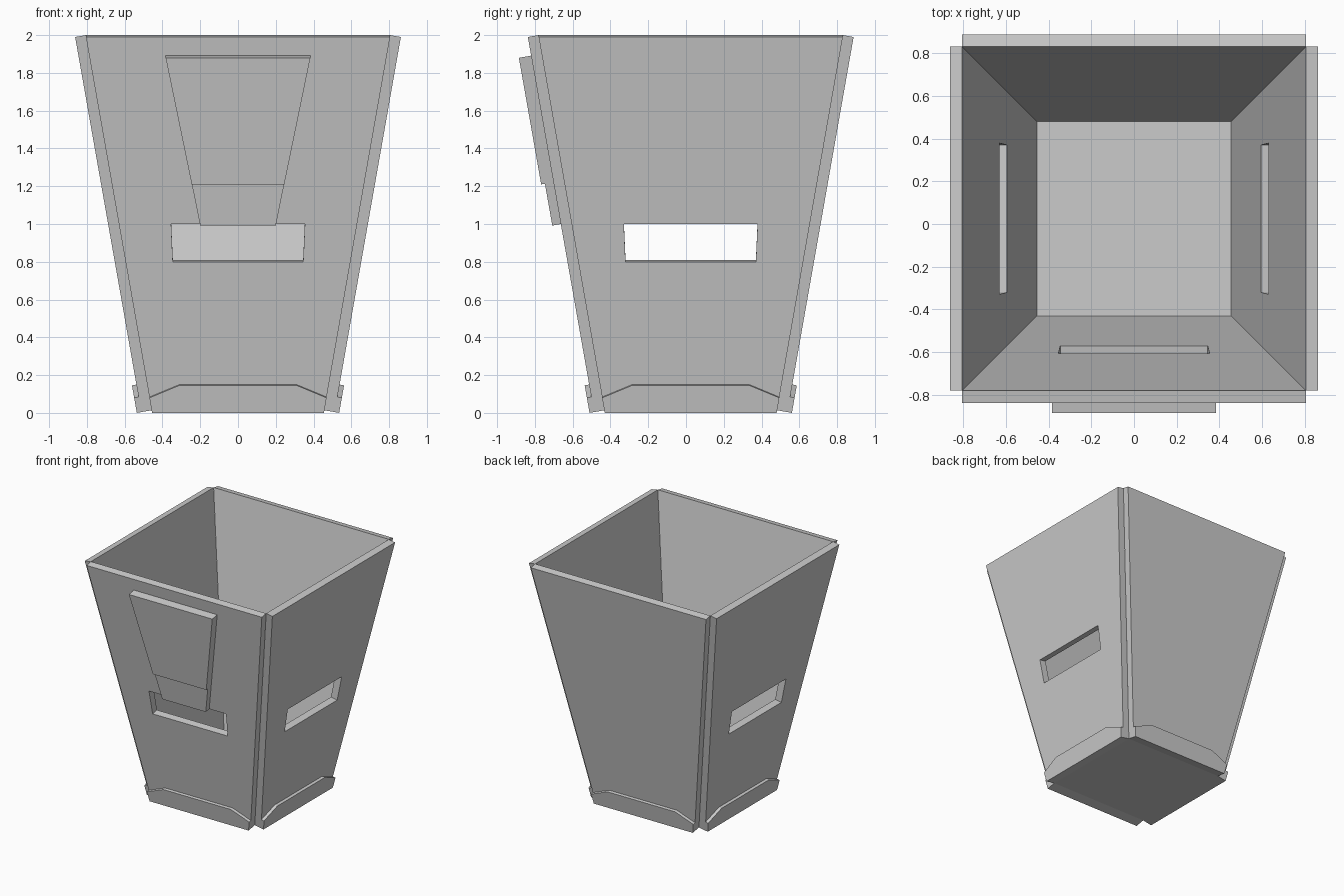
import bpy, bmesh, math
from mathutils import Matrix, Vector

if "Cube" in bpy.data.objects:
    bpy.data.objects.remove(bpy.data.objects["Cube"])

TILT = math.radians(10)      # outward lean of each wall
BASE = 0.0143                # height of the inner bottom edge
HALF = 0.455                 # half width of the floor
CY = 0.025                   # basket centre in y
LEN = (2.0 - BASE) / math.cos(TILT)
WALL = 0.058                 # wall thickness

grey = bpy.data.materials.new("light grey")
grey.diffuse_color = (0.6, 0.6, 0.6, 1)
grey.use_nodes = True
grey.node_tree.nodes["Principled BSDF"].inputs["Base Color"].default_value = grey.diffuse_color


def side_frame(turn):
    """Wall space: x along the wall, y up the slope, z outward."""
    c, s = math.cos(TILT), math.sin(TILT)
    m = Matrix(((1, 0, 0, 0), (0, -s, -c, -HALF), (0, c, -s, BASE), (0, 0, 0, 1)))
    return Matrix.Translation((0, CY, 0)) @ Matrix.Rotation(math.radians(turn), 4, 'Z') @ m


def slab(name, half_profile, w0, w1, frame, hole=None):
    """Slab from a symmetric half profile of (half width, height), bottom to top."""
    def ring(profile):
        pts = [(x, y) for x, y in profile] + [(-x, y) for x, y in reversed(profile)]
        return [bm.verts.new((x, y, w0)) for x, y in pts]
    bm = bmesh.new()
    outer = ring(half_profile)
    if hole:
        inner = ring(hole)
        n = len(outer)
        for i in range(n):
            j = (i + 1) % n
            bm.faces.new((outer[i], outer[j], inner[j], inner[i]))
    else:
        bm.faces.new(outer)
    res = bmesh.ops.extrude_face_region(bm, geom=bm.faces[:], use_keep_orig=True)
    top = [g for g in res["geom"] if isinstance(g, bmesh.types.BMVert)]
    bmesh.ops.translate(bm, verts=top, vec=Vector((0, 0, w1 - w0)))
    bmesh.ops.recalc_face_normals(bm, faces=bm.faces[:])
    bm.transform(frame)
    bmesh.ops.recalc_face_normals(bm, faces=bm.faces[:])
    mesh = bpy.data.meshes.new(name)
    bm.to_mesh(mesh)
    bm.free()
    mesh.materials.append(grey)
    ob = bpy.data.objects.new(name, mesh)
    bpy.context.collection.objects.link(ob)
    return ob


# Four leaning walls; all but the back have a handle slot
wall = [(HALF, 0), (0.805, LEN)]
slot = [(0.345, 0.808), (0.354, 1.011)]
skirt = [(HALF, 0), (0.469, 0.081), (0.31, 0.148)]
for side, turn in (("front", 0), ("right", 90), ("back", 180), ("left", 270)):
    frame = side_frame(turn)
    slab(side + "_wall", wall, 0, WALL, frame, None if side == "back" else slot)
    # Folded flap glued around the bottom edge
    slab(side + "_bottom_flap", skirt, WALL, 0.082, frame)

# Stepped tapered plate above the front slot
front = side_frame(0)
slab("front_plate_lower", [(0.2, 1.011), (0.245, 1.2355)], WALL, 0.104, front)
slab("front_plate_upper", [(0.245, 1.2355), (0.383, 1.916)], WALL, 0.124, front)

# Thin floor
slab("floor", [(HALF, CY - HALF), (HALF, CY + HALF)], BASE, BASE + 0.004, Matrix())
